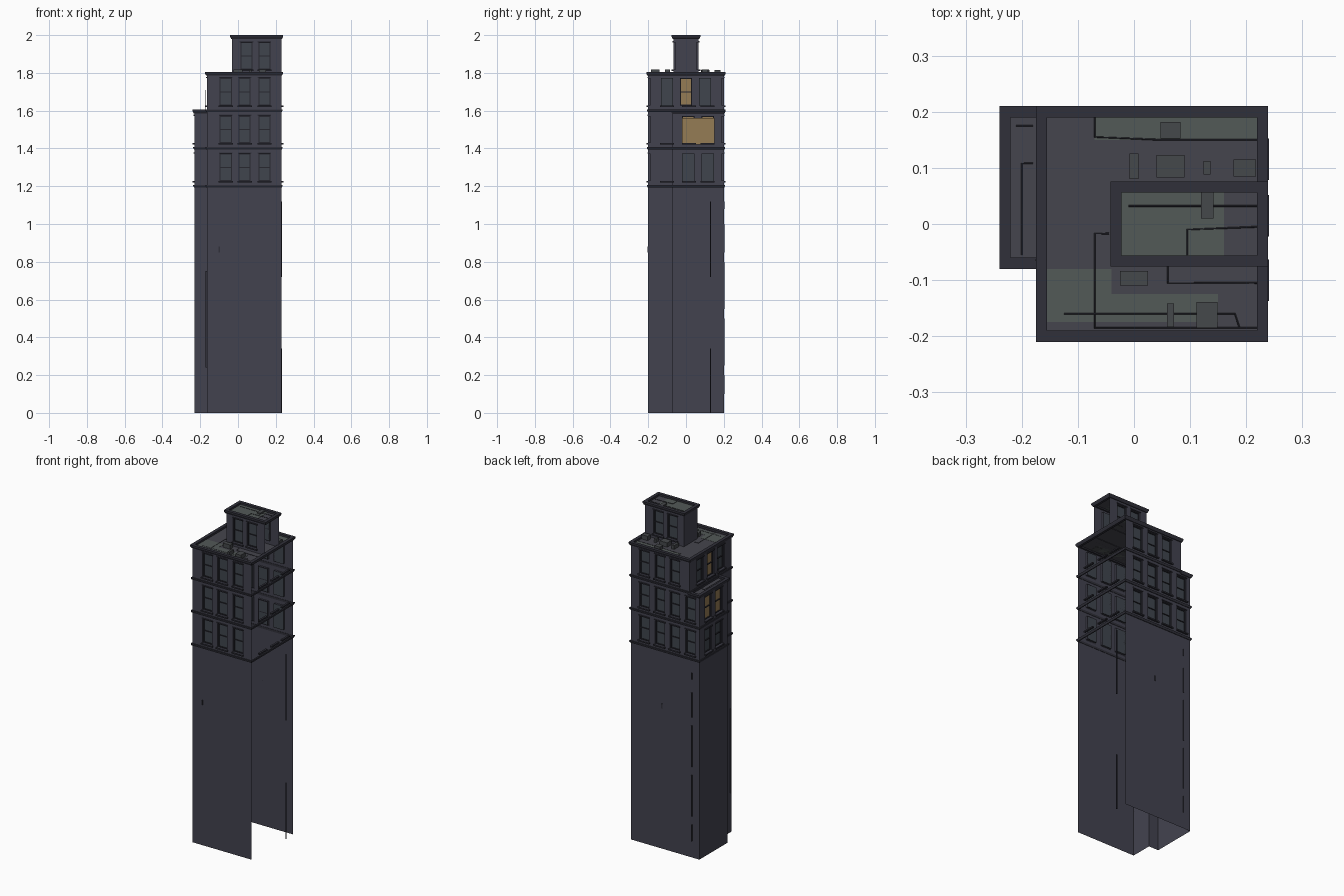
import bpy, bmesh
from mathutils import Vector

if "Cube" in bpy.data.objects:
    bpy.data.objects.remove(bpy.data.objects["Cube"])


def mat(name, c):
    m = bpy.data.materials.new(name)
    m.diffuse_color = (*c, 1)
    m.use_nodes = True
    m.node_tree.nodes["Principled BSDF"].inputs["Base Color"].default_value = m.diffuse_color
    return m


WALL = mat("wall_slate", (0.055, 0.055, 0.078))
TRIM = mat("trim_dark", (0.03, 0.03, 0.042))
FRAME = mat("frame_dark", (0.02, 0.02, 0.028))
GLASS = mat("glass_dim", (0.05, 0.06, 0.075))
GLOW = mat("lit_room", (0.30, 0.20, 0.09))
ROOF = mat("roof_grey", (0.06, 0.06, 0.075))
PATCH = mat("roof_patch", (0.085, 0.10, 0.095))
METAL = mat("roof_metal", (0.06, 0.065, 0.07))

parts = {}


def bm_for(name, m):
    """One growing mesh per kind of part."""
    if name not in parts:
        parts[name] = (bmesh.new(), m)
    return parts[name][0]


def quad(bm, pts):
    bm.faces.new([bm.verts.new(p) for p in pts])


def box(name, m, lo, hi):
    bm = bm_for(name, m)
    lo, hi = Vector(lo), Vector(hi)
    vs = bmesh.ops.create_cube(bm, size=1)["verts"]
    for v in vs:
        v.co = Vector([(lo[i] + hi[i]) / 2 + v.co[i] * abs(hi[i] - lo[i]) for i in range(3)])


W = 0.032   # half window width


def wall(p0, p1, z0, z1, wins=(), lit=()):
    """Wall sheet running anticlockwise from p0 to p1, with windows at given axis positions."""
    p0, p1 = Vector(p0), Vector(p1)
    d = (p1 - p0).normalized()
    n = Vector((d.y, -d.x))
    axis = 0 if abs(d.x) > 0.5 else 1
    L = (p1 - p0).length

    def P(u, z, o=0.0):
        q = p0 + d * u + n * o
        return Vector((q.x, q.y, z))

    def lbox(name, m, u0, u1, a, b, o0, o1):
        box(name, m, P(u0, a, o0), P(u1, b, o1))

    bm = bm_for("tower_walls", WALL)
    wz0, wz1 = z0 + 0.028, z0 + 0.172
    us = [0.0]
    for c in sorted(abs(c - p0[axis]) for c in wins):
        us += [c - W, c + W]
    us.append(L)
    for i in range(len(us) - 1):
        a, b = us[i], us[i + 1]
        if i % 2 == 0:
            quad(bm, [P(a, z0), P(b, z0), P(b, z1), P(a, z1)])
            continue
        quad(bm, [P(a, z0), P(b, z0), P(b, wz0), P(a, wz0)])
        quad(bm, [P(a, wz1), P(b, wz1), P(b, z1), P(a, z1)])
        # reveals
        r = -0.012
        ring = [(a, wz0), (b, wz0), (b, wz1), (a, wz1)]
        for k in range(4):
            (ua, za), (ub, zb) = ring[k], ring[(k + 1) % 4]
            quad(bm, [P(ua, za), P(ub, zb), P(ub, zb, r), P(ua, za, r)])
        # glass, sash frame and sill
        world = p0[axis] + d[axis] * (a + b) / 2
        glow = any(abs(world - c) < 0.01 for c in lit)
        g = bm_for("lit_glass", GLOW) if glow else bm_for("window_glass", GLASS)
        quad(g, [P(a, wz0, r), P(b, wz0, r), P(b, wz1, r), P(a, wz1, r)])
        t, f0, f1 = 0.005, r, r + 0.005
        zm = (wz0 + wz1) / 2
        lbox("window_frames", FRAME, a, a + t, wz0, wz1, f0, f1)
        lbox("window_frames", FRAME, b - t, b, wz0, wz1, f0, f1)
        for z in (wz0, zm - t / 2, wz1 - t):
            lbox("window_frames", FRAME, a + t, b - t, z, z + t, f0, f1)
        lbox("window_sills", TRIM, a - 0.006, b + 0.006, wz0 - 0.008, wz0, 0, 0.01)
        lbox("window_lintels", TRIM, a - 0.004, b + 0.004, wz1, wz1 + 0.007, 0, 0.005)


def offset(pts, o):
    """Mitre offset of a right-angled anticlockwise outline."""
    out = []
    for i, p in enumerate(pts):
        a = (Vector(p) - Vector(pts[i - 1])).normalized()
        b = (Vector(pts[(i + 1) % len(pts)]) - Vector(p)).normalized()
        out.append(Vector(p) + Vector((a.y + b.y, -a.x - b.x)) * o)
    return out


def band(name, pts, o, i, z0, z1, slope=0.0):
    """Moulding ring around an outline; slope draws in its lower edge."""
    bm = bm_for(name, TRIM)
    loops = [(o - slope, z0), (o, z0 + (z1 - z0) * 0.6), (o, z1), (-i, z1), (-i, z0)]
    rows = [[bm.verts.new((*q, z)) for q in offset(pts, off)] for off, z in loops]
    n = len(pts)
    for k in range(len(rows)):
        a, b = rows[k], rows[(k + 1) % len(rows)]
        for j in range(n):
            bm.faces.new([a[j], a[(j + 1) % n], b[(j + 1) % n], b[j]])


def rect(x0, y0, x1, y1):
    return [(x0, y0), (x1, y0), (x1, y1), (x0, y1)]


# outlines
XL, XM, XR, Y, YW = -0.23, -0.165, 0.229, 0.2, -0.07
BODY = [(XM, -Y), (XR, -Y), (XR, Y), (XL, Y), (XL, YW), (XM, YW)]
MAIN = rect(XM, -Y, XR, Y)
WING = rect(XL, YW, XM, Y)
TOP = rect(-0.032, -0.066, XR, 0.066)
FX = [-0.065, 0.035, 0.14]
BX = FX + [-0.17]
WY = [0.012, 0.115]

# plain shaft and two L-shaped storeys, open on the right
for z0, z1, win in ((0, 1.2, False), (1.2, 1.4, True), (1.4, 1.6, True)):
    wall(BODY[0], BODY[1], z0, z1, FX if win else ())
    wall(BODY[2], BODY[3], z0, z1, BX if win else ())
    wall(BODY[3], BODY[4], z0, z1, WY if win else (), WY if z0 == 1.4 else ())
    wall(BODY[4], BODY[5], z0, z1)
    wall(BODY[5], BODY[0], z0, z1)

# set-back storey and penthouse
wall(MAIN[0], MAIN[1], 1.6, 1.8, FX)
wall(MAIN[2], MAIN[3], 1.6, 1.8, FX)
wall(MAIN[3], MAIN[0], 1.6, 1.8, (-0.1, 0, 0.1), (0,))
wall(TOP[0], TOP[1], 1.79, 1.99, (0.045, 0.14))
wall(TOP[2], TOP[3], 1.79, 1.99, (0.045, 0.14))
wall(TOP[3], TOP[0], 1.79, 1.99)

# lit room behind the left windows
box("lit_room_back", GLOW, (XL + 0.03, -0.02, 1.42), (XL + 0.032, 0.15, 1.56))

# floor bands and roof cornices
for z in (1.2, 1.4):
    band("floor_bands", BODY, 0.007, 0.002, z - 0.006, z + 0.007, 0.004)
band("floor_bands", MAIN, 0.007, 0.002, 1.594, 1.607, 0.004)
for pts, z in ((WING, 1.605), (MAIN, 1.805), (TOP, 2.0)):
    band("roof_cornices", pts, 0.01, 0.01, z - 0.02, z, 0.006)
    q = offset(pts, -0.005)
    quad(bm_for("roofs", ROOF), [(*p, z - 0.012) for p in q])

# sills along the open right side
for z in (1.22, 1.42, 1.62):
    for y in (-0.1, 0.015, 0.115):
        box("window_sills", TRIM, (XR, y - 0.037, z), (XR + 0.012, y + 0.037, z + 0.008))

# roof patches
for x0, y0, x1, y1, z in ((-0.07, 0.15, 0.22, 0.19, 1.793), (-0.155, -0.175, -0.04, -0.08, 1.793),
                          (-0.04, -0.175, 0.15, -0.125, 1.793), (-0.022, -0.056, 0.16, 0.056, 1.988)):
    box("roof_patches", PATCH, (x0, y0, z), (x1, y1, z + 0.001))

# roof vents and units: centre, size, height
for x, y, sx, sy, h in ((0.065, 0.167, 0.036, 0.03, 0.02), (0.065, 0.103, 0.05, 0.04, 0.025),
                        (0.197, 0.1, 0.04, 0.03, 0.025), (0, 0.103, 0.016, 0.045, 0.022),
                        (0.13, 0.1, 0.012, 0.024, 0.022), (0, -0.097, 0.05, 0.026, 0.024),
                        (0.13, -0.162, 0.037, 0.046, 0.024), (0.065, -0.163, 0.012, 0.042, 0.022)):
    box("roof_units", METAL, (x - sx / 2, y - sy / 2, 1.792), (x + sx / 2, y + sy / 2, 1.794 + h))
box("roof_units", METAL, (0.119, 0.01, 1.987), (0.142, 0.058, 1.997))

# wall pipe stubs and vents
for z0, z1 in ((0.1, 0.2), (0.25, 0.5), (0.55, 0.8), (0.85, 1.0), (1.08, 1.12)):
    box("wall_pipes", TRIM, (-0.182, Y, z0), (-0.178, Y + 0.005, z1))
for z0, z1 in ((0, 0.34), (0.72, 1.12)):
    box("wall_pipes", TRIM, (XR, 0.128, z0), (XR + 0.005, 0.132, z1))
box("wall_pipes", TRIM, (XM - 0.006, -0.192, 0.24), (XM, -0.188, 0.75))
for p in ((-0.1, -Y - 0.002), (0.02, Y + 0.002)):
    box("wall_vents", TRIM, (p[0] - 0.004, p[1] - 0.002, 0.85), (p[0] + 0.004, p[1] + 0.002, 0.88))
box("antenna", METAL, (-0.176, -0.066, 1.6), (-0.173, -0.063, 1.71))

for name, (bm, m) in parts.items():
    if name not in ("tower_walls", "window_glass", "lit_glass", "roofs"):
        bmesh.ops.recalc_face_normals(bm, faces=bm.faces)
    me = bpy.data.meshes.new(name)
    bm.to_mesh(me)
    bm.free()
    me.materials.append(m)
    bpy.context.collection.objects.link(bpy.data.objects.new(name, me))

# roof cables
cu = bpy.data.curves.new("roof_cables", "CURVE")
cu.dimensions = "3D"
cu.bevel_depth = 0.0015
cu.bevel_resolution = 0
for z, path in ((1.794, [(-0.07, 0.19), (-0.07, 0.155), (0.05, 0.15), (0.22, 0.15)]),
                (1.794, [(-0.045, -0.017), (-0.07, -0.017), (-0.07, -0.185), (0.22, -0.185)]),
                (1.794, [(-0.125, -0.16), (0.18, -0.16), (0.188, -0.185)]),
                (1.794, [(0.06, -0.075), (0.06, -0.105), (0.22, -0.105)]),
                (1.99, [(-0.01, 0.032), (0.22, 0.032)]),
                (1.99, [(0.095, -0.055), (0.095, -0.01), (0.22, -0.005)]),
                (1.594, [(-0.21, 0.175), (-0.18, 0.175)]),
                (1.594, [(-0.2, -0.055), (-0.2, 0.108), (-0.18, 0.108)])):
    s = cu.splines.new("POLY")
    s.points.add(len(path) - 1)
    for pt, (x, y) in zip(s.points, path):
        pt.co = (x, y, z, 1)
cu.materials.append(TRIM)
bpy.context.collection.objects.link(bpy.data.objects.new("roof_cables", cu))
